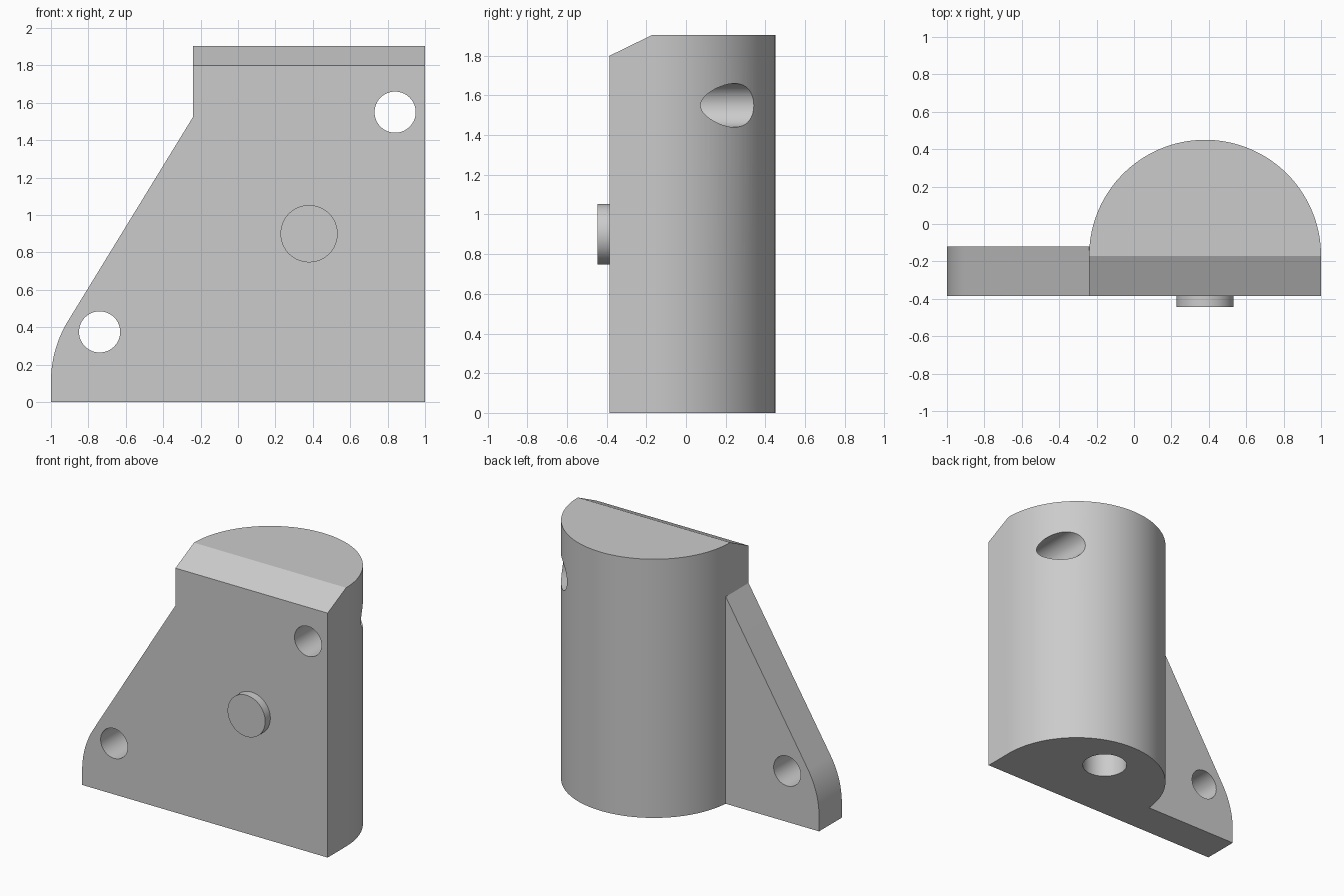
import bpy
import bmesh
from math import sin, cos, pi, radians
from mathutils import Vector

cube = bpy.data.objects.get("Cube")
if cube:
    bpy.data.objects.remove(cube, do_unlink=True)

grey = bpy.data.materials.new("plain grey")
grey.use_nodes = True
colour = (0.6, 0.6, 0.6, 1)
grey.diffuse_color = colour
grey.node_tree.nodes["Principled BSDF"].inputs["Base Color"].default_value = colour

FRONT, PLATE_BACK, TOP = -0.385, -0.12, 1.905
CX, CY, R = 0.38, -0.17, 0.62      # column axis and radius
PEG_R = 0.153


def arc(cx, cy, r, start, end, steps):
    angles = [radians(start + (end - start) * i / steps) for i in range(steps + 1)]
    return [(cx + r * cos(a), cy + r * sin(a)) for a in angles]


def extrude(name, points, direction):
    """Solid prism from a closed loop of 3D points."""
    bm = bmesh.new()
    face = bm.faces.new([bm.verts.new(p) for p in points])
    geom = bmesh.ops.extrude_face_region(bm, geom=[face])["geom"]
    moved = [v for v in geom if isinstance(v, bmesh.types.BMVert)]
    bmesh.ops.translate(bm, verts=moved, vec=direction)
    bmesh.ops.recalc_face_normals(bm, faces=bm.faces[:])
    mesh = bpy.data.meshes.new(name)
    bm.to_mesh(mesh)
    bm.free()
    mesh.materials.append(grey)
    obj = bpy.data.objects.new(name, mesh)
    bpy.context.collection.objects.link(obj)
    return obj


def y_cylinder(name, x, z, r, y0, y1):
    ring = arc(x, z, r, 0, 360, 64)[:-1]
    return extrude(name, [(px, y0, pz) for px, pz in ring], (0, y1 - y0, 0))


def combine(target, other, operation):
    mod = target.modifiers.new(other.name, 'BOOLEAN')
    mod.operation, mod.solver, mod.object = operation, 'EXACT', other
    bpy.context.view_layer.objects.active = target
    bpy.ops.object.modifier_apply(modifier=mod.name)
    bpy.data.objects.remove(other, do_unlink=True)


# Half-round column with a flat front
outline = [(CX + R, FRONT)] + arc(CX, CY, R, 0, 180, 72) + [(CX - R, FRONT)]
body = extrude("bracket_body", [(x, y, 0) for x, y in outline], (0, 0, TOP))

# Sloped chamfer along the top front edge
bm = bmesh.new()
bm.from_mesh(body.data)
cut = bmesh.ops.bisect_plane(bm, geom=bm.verts[:] + bm.edges[:] + bm.faces[:],
                             plane_co=Vector((0, FRONT, 1.8)),
                             plane_no=Vector((0, 1.8 - TOP, CY - FRONT)),
                             clear_outer=True)
rim = [e for e in cut["geom_cut"] if isinstance(e, bmesh.types.BMEdge)]
bmesh.ops.holes_fill(bm, edges=rim)
bmesh.ops.recalc_face_normals(bm, faces=bm.faces[:])
bm.to_mesh(body.data)
bm.free()

# Side wing plate with a rounded lower corner, reaching into the column
wing = [(0, 0), (0, 1.525), (CX - R, 1.525)] + arc(-0.38, 0.11, R, 148.5, 180, 20) + [(-1, 0)]
plate = extrude("wing_plate", [(x, FRONT, z) for x, z in wing], (0, PLATE_BACK - FRONT, 0))
combine(body, plate, 'UNION')

# Two through holes and the blind socket underneath
for x, z in ((0.84, 1.55), (-0.74, 0.375)):
    combine(body, y_cylinder("bolt_hole", x, z, 0.11, -1, 1), 'DIFFERENCE')
socket = arc(CX, 0.135, PEG_R, 0, 360, 64)[:-1]
combine(body, extrude("socket", [(x, y, -0.1) for x, y in socket], (0, 0, 0.4)), 'DIFFERENCE')

# Short locating peg on the front
peg = y_cylinder("front_peg", CX, 0.9, PEG_R, -0.445, FRONT)

# Smooth curved walls, crisp edges
for obj in (body, peg):
    bpy.ops.object.select_all(action='DESELECT')
    obj.select_set(True)
    bpy.context.view_layer.objects.active = obj
    bpy.ops.object.shade_smooth_by_angle(angle=radians(25))
